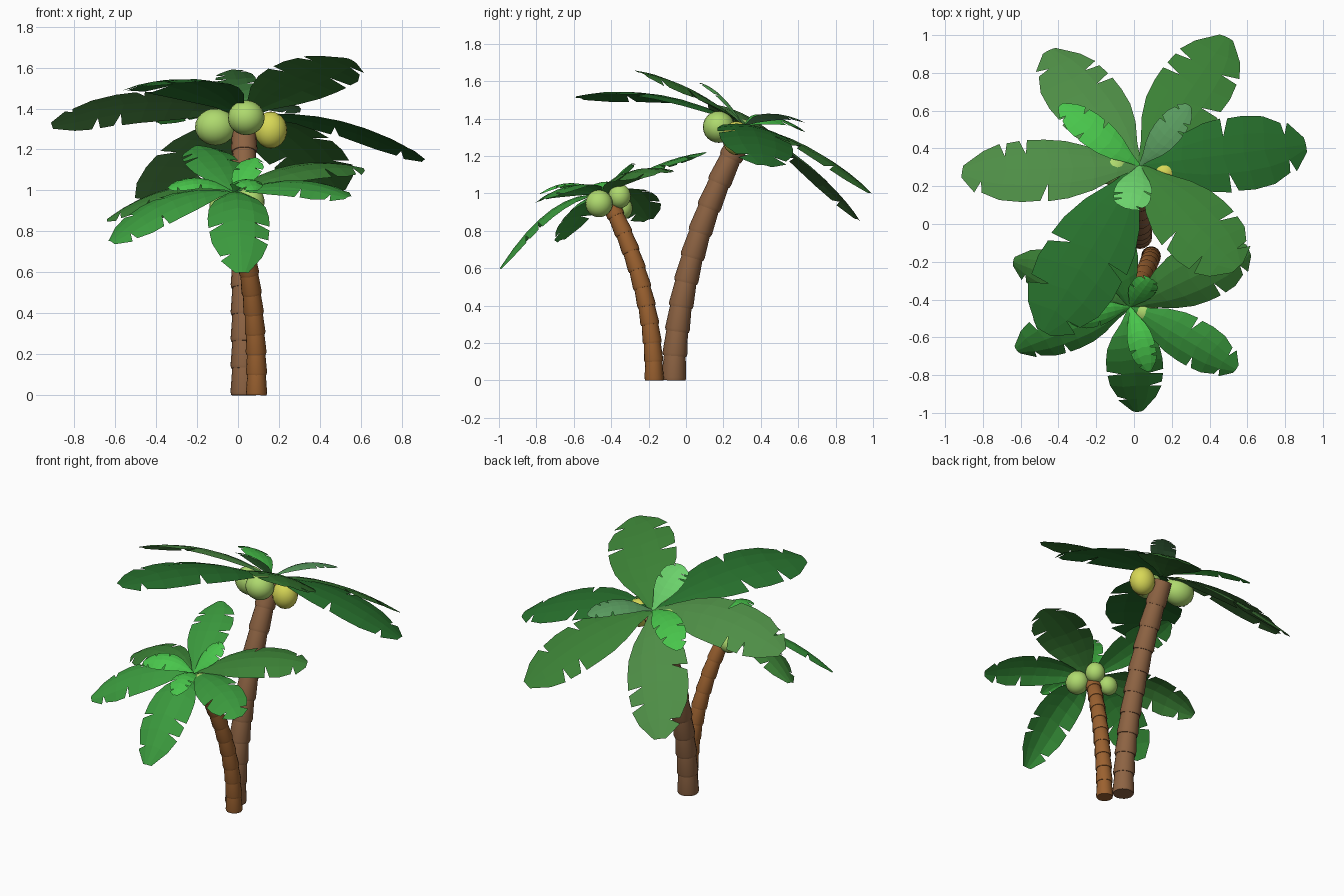
import bpy, bmesh, math, random
from mathutils import Vector

if "Cube" in bpy.data.objects:
    bpy.data.objects.remove(bpy.data.objects["Cube"])

random.seed(4)
UP = Vector((0, 0, 1))


def material(name, rgb):
    m = bpy.data.materials.new(name)
    m.diffuse_color = (*[c ** 2.2 for c in rgb], 1)
    m.use_nodes = True
    m.node_tree.nodes["Principled BSDF"].inputs["Base Color"].default_value = m.diffuse_color
    return m


def bez(a, b, c, t):
    return a * (1 - t) ** 2 + b * 2 * t * (1 - t) + c * t * t


def tangent(a, b, c, t):
    return ((b - a) * (1 - t) + (c - b) * t).normalized()


def finish(bm, name, mat):
    me = bpy.data.meshes.new(name)
    bm.to_mesh(me)
    bm.free()
    me.materials.append(mat)
    ob = bpy.data.objects.new(name, me)
    bpy.context.collection.objects.link(ob)
    return ob


def smooth(ob):
    bpy.ops.object.select_all(action='DESELECT')
    ob.select_set(True)
    bpy.context.view_layer.objects.active = ob
    bpy.ops.object.shade_smooth_by_angle(angle=math.radians(35))


# Trunk: overlapping tapered rings along a bent path
def trunk(name, pts, r0, r1, count, mat, sides=16):
    a, b, c = map(Vector, pts)
    bm = bmesh.new()
    for i in range(count):
        rings = []
        r = r0 + (r1 - r0) * i / (count - 1)
        for t, k in ((i / count, 1.0), ((i + 0.12) / count, 1.06), ((i + 1.04) / count, 0.92)):
            p, d = bez(a, b, c, t), tangent(a, b, c, t)
            u = (Vector((1, 0, 0)) - d * d.x).normalized()
            v = d.cross(u)
            rings.append([bm.verts.new(p + (u * math.cos(q) + v * math.sin(q)) * r * k)
                          for q in (2 * math.pi * j / sides for j in range(sides))])
        for lo, hi in zip(rings, rings[1:]):
            for j in range(sides):
                n = (j + 1) % sides
                bm.faces.new((lo[j], lo[n], hi[n], hi[j]))
        bm.faces.new(rings[0][::-1])
        bm.faces.new(rings[-1])
    smooth(finish(bm, name, mat))


# Leaf: blade with V-shaped tears, facing along the crown axis
PROFILE = (0.08, 0.36, 0.72, 0.93, 1.0, 1.0, 0.92, 0.68, 0.2)


def leaf(name, base, tip, lift, half, axis, mat, fold):
    a, c = Vector(base), Vector(tip)
    b = (a + c) / 2 + UP * lift * 2
    n = len(PROFILE) - 1
    step = (c - a).length / n
    bm = bmesh.new()
    mid = [bm.verts.new(bez(a, b, c, i / n)) for i in range(n + 1)]
    for s in (-1, 1):
        def point(i, k, back=0.0):
            d = tangent(a, b, c, i / n)
            side = d.cross(axis).normalized() * s
            up = side.cross(d) * s
            w = PROFILE[i] * half * k
            sweep = 0.0 if i == n else 0.2 * w
            return mid[i].co + side * w - up * fold * w * k + d * (sweep - back * step)
        inner = [bm.verts.new(point(i, 0.5)) for i in range(n + 1)]
        tears = {random.choice((4, 5)), random.choice((6, 7))}
        outer = bm.verts.new(point(0, 1))
        for i in range(n):
            torn = i + 1 in tears
            end = bm.verts.new(point(i + 1, 1, 0.15 if torn else 0))
            quads = [(mid[i], inner[i], inner[i + 1], mid[i + 1]),
                     (inner[i], outer, end, inner[i + 1])]
            for q in quads:
                bm.faces.new(q if s > 0 else q[::-1])
            outer = bm.verts.new(point(i + 1, 0.98, -0.2)) if torn else end
    finish(bm, name, mat)


def nut(name, loc, size, mat):
    bm = bmesh.new()
    bmesh.ops.create_uvsphere(bm, u_segments=20, v_segments=12, radius=1)
    for v in bm.verts:
        v.co = Vector(v.co[i] * size[i] for i in range(3)) + Vector(loc)
    smooth(finish(bm, name, mat))


greens = {
    'deep': material('deep_green', (0.17, 0.44, 0.19)),
    'mid': material('mid_green', (0.24, 0.50, 0.22)),
    'olive': material('olive_green', (0.31, 0.55, 0.28)),
    'fresh': material('fresh_green', (0.24, 0.60, 0.25)),
    'bright': material('bright_green', (0.29, 0.77, 0.30)),
    'light': material('light_green', (0.42, 0.82, 0.42)),
    'grey': material('grey_green', (0.35, 0.60, 0.37)),
}
nut_green = material('nut_green', (0.68, 0.85, 0.43))
nut_yellow = material('nut_yellow', (0.84, 0.84, 0.34))

# Trunks
trunk('tall_trunk', ((0.03, -0.066, 0), (0.03, -0.055, 0.65), (0.03, 0.305, 1.32)),
      0.063, 0.061, 10, material('tall_bark', (0.55, 0.39, 0.27)))
trunk('short_trunk', ((0.09, -0.17, 0), (0.1, -0.17, 0.5), (-0.02, -0.42, 0.97)),
      0.049, 0.045, 10, material('short_bark', (0.60, 0.38, 0.20)))

# Crowns: tip, lift, half width, forward/back tilt, colour
tall = [((0.91, 0.42, 1.15), 0.08, 0.20, 0.15, 'deep'),
        ((0.49, 0.99, 1.00), 0.07, 0.20, 0.40, 'mid'),
        ((-0.45, 0.92, 0.86), 0.07, 0.19, 0.45, 'olive'),
        ((-0.91, 0.28, 1.32), 0.09, 0.18, 0.42, 'olive'),
        ((-0.48, -0.57, 1.51), 0.09, 0.23, 0.20, 'deep'),
        ((0.55, -0.23, 1.64), 0.05, 0.21, 0.45, 'mid'),
        ((0.29, 0.63, 1.38), 0.05, 0.08, 0.30, 'grey'),
        ((-0.39, 0.63, 1.33), 0.06, 0.09, 0.40, 'bright'),
        ((-0.03, 0.08, 1.59), 0.04, 0.10, 0.40, 'light')]
short = [((0.02, -0.995, 0.60), 0.12, 0.15, -0.40, 'fresh'),
         ((0.54, -0.77, 0.97), 0.06, 0.13, -0.30, 'fresh'),
         ((-0.62, -0.67, 0.75), 0.08, 0.13, -0.40, 'fresh'),
         ((-0.64, -0.20, 0.86), 0.08, 0.13, -0.30, 'mid'),
         ((0.61, -0.14, 1.11), 0.07, 0.16, -0.20, 'mid'),
         ((-0.20, 0.10, 1.22), 0.04, 0.13, -0.40, 'fresh'),
         ((0.08, -0.78, 1.00), 0.06, 0.07, -0.30, 'bright'),
         ((0.09, -0.29, 1.16), 0.02, 0.07, -0.40, 'bright'),
         ((-0.34, -0.52, 1.01), 0.05, 0.07, -0.40, 'bright')]
for name, base, fold, crown in (('tall_leaf', (0.03, 0.31, 1.36), 0.14, tall),
                                ('short_leaf', (-0.02, -0.44, 0.99), 0.25, short)):
    for i, (tip, lift, half, tilt, col) in enumerate(crown):
        axis = Vector((0, tilt, math.sqrt(1 - tilt * tilt)))
        leaf(f'{name}_{i + 1}', base, tip, lift, half, axis, greens[col], fold)

# Coconuts
nut('tall_nut_left', (-0.11, 0.29, 1.31), (0.10, 0.085, 0.09), nut_green)
nut('tall_nut_front', (0.04, 0.175, 1.355), (0.09, 0.085, 0.085), nut_green)
nut('tall_nut_right', (0.16, 0.27, 1.295), (0.08, 0.075, 0.09), nut_yellow)
nut('short_nut_front', (0.06, -0.465, 0.945), (0.07, 0.073, 0.073), nut_green)
nut('short_nut_back', (0.01, -0.355, 0.985), (0.06, 0.06, 0.065), nut_green)
nut('short_nut_left', (-0.08, -0.34, 0.92), (0.06, 0.055, 0.06), nut_green)
